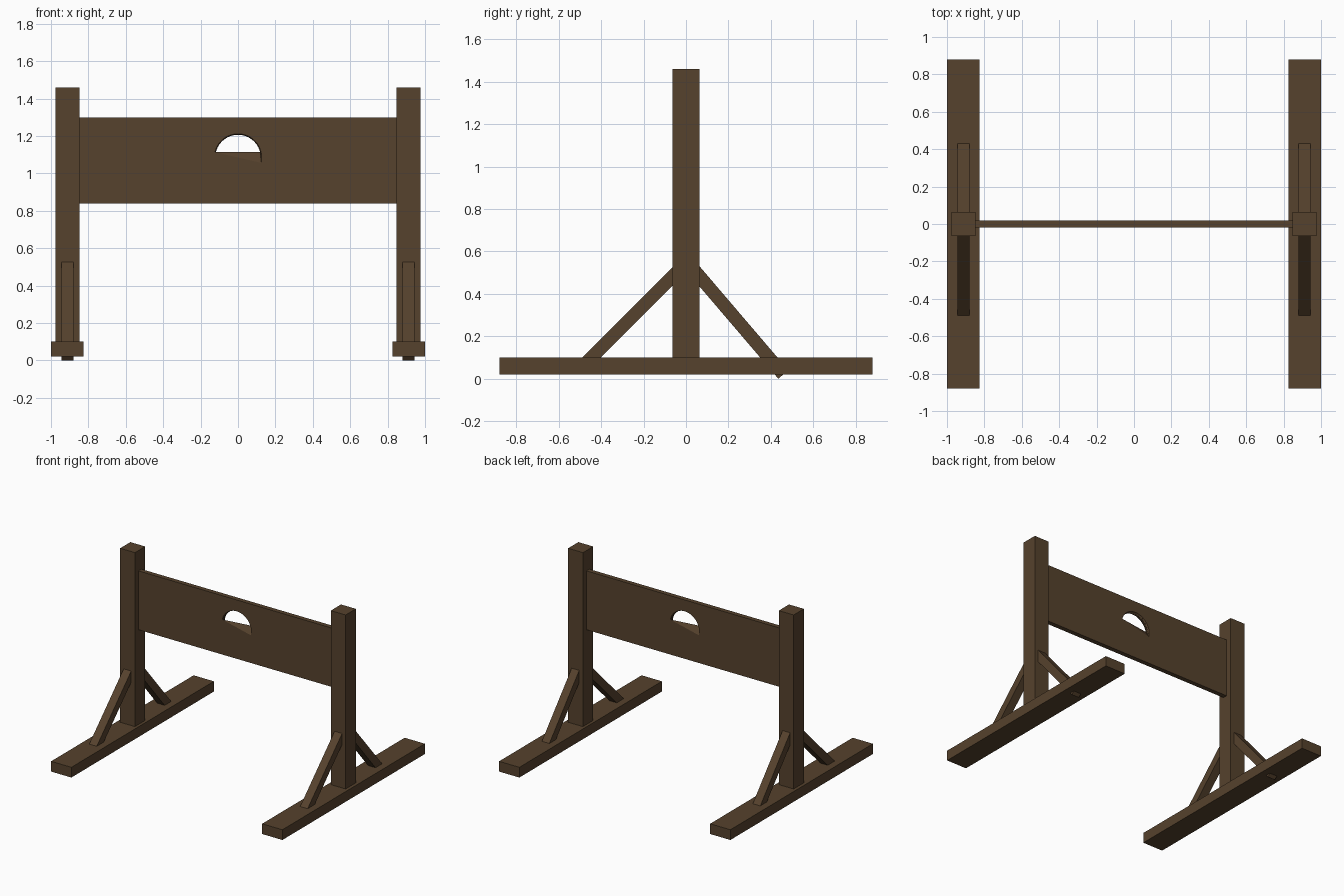
import bpy, bmesh, math
from mathutils import Vector, Matrix

if "Cube" in bpy.data.objects:
    bpy.data.objects.remove(bpy.data.objects["Cube"])

wood = bpy.data.materials.new("dark brown wood")
wood.diffuse_color = (0.093, 0.054, 0.026, 1)
wood.use_nodes = True
wood.node_tree.nodes["Principled BSDF"].inputs["Base Color"].default_value = wood.diffuse_color


def finish(name, bm):
    bmesh.ops.recalc_face_normals(bm, faces=bm.faces)
    me = bpy.data.meshes.new(name)
    bm.to_mesh(me)
    bm.free()
    me.materials.append(wood)
    ob = bpy.data.objects.new(name, me)
    bpy.context.collection.objects.link(ob)
    return ob


def box(name, lo, hi):
    lo, hi = Vector(lo), Vector(hi)
    bm = bmesh.new()
    m = Matrix.Translation((lo + hi) / 2) @ Matrix.Diagonal((*(hi - lo), 1))
    bmesh.ops.create_cube(bm, size=1, matrix=m)
    return finish(name, bm)


def beam(name, x, a, b, width, thick):
    """Square-ended beam in the YZ plane from a to b."""
    a, b = Vector((x, *a)), Vector((x, *b))
    d = b - a
    bm = bmesh.new()
    m = (Matrix.Translation((a + b) / 2)
         @ Matrix.Rotation(math.atan2(d.z, d.y), 4, 'X')
         @ Matrix.Diagonal((width, d.length, thick, 1)))
    bmesh.ops.create_cube(bm, size=1, matrix=m)
    return finish(name, bm)


# Feet, posts and diagonal braces on both sides
for side, s in (("left", -1), ("right", 1)):
    def xr(a, b):
        return sorted((s * a, s * b))
    x0, x1 = xr(0.825, 1.0)
    box(side + "_foot", (x0, -0.88, 0.02), (x1, 0.88, 0.10))
    x0, x1 = xr(0.847, 0.975)
    box(side + "_post", (x0, -0.063, 0.06), (x1, 0.063, 1.46))
    beam(side + "_front_brace", s * 0.912, (-0.475, 0.07), (-0.03, 0.515), 0.065, 0.062)
    beam(side + "_back_brace", s * 0.912, (0.459, 0.02), (0.03, 0.522), 0.065, 0.062)

# Board with a half-round hole, tilted opposite ways on the two faces
SEG = 20
bm = bmesh.new()
rims, holes = [], []
for y, start in ((-0.018, -13), (0.018, 13)):
    rim = [bm.verts.new((x, y, z)) for x, z in
           ((-0.855, 0.84), (0.855, 0.84), (0.855, 1.30), (-0.855, 1.30))]
    hole = []
    for i in range(SEG + 1):
        t = math.radians(start + 180 * i / SEG)
        hole.append(bm.verts.new((0.127 * math.cos(t), y, 1.085 + 0.127 * math.sin(t))))
    edges = [bm.edges.new((l[i - 1], l[i])) for l in (rim, hole) for i in range(len(l))]
    bmesh.ops.triangle_fill(bm, edges=edges, use_beauty=True)
    rims.append(rim)
    holes.append(hole)
for a, b in (rims, holes):
    for i in range(len(a)):
        bm.faces.new((a[i - 1], a[i], b[i]))
        bm.faces.new((a[i - 1], b[i], b[i - 1]))
finish("board", bm)
